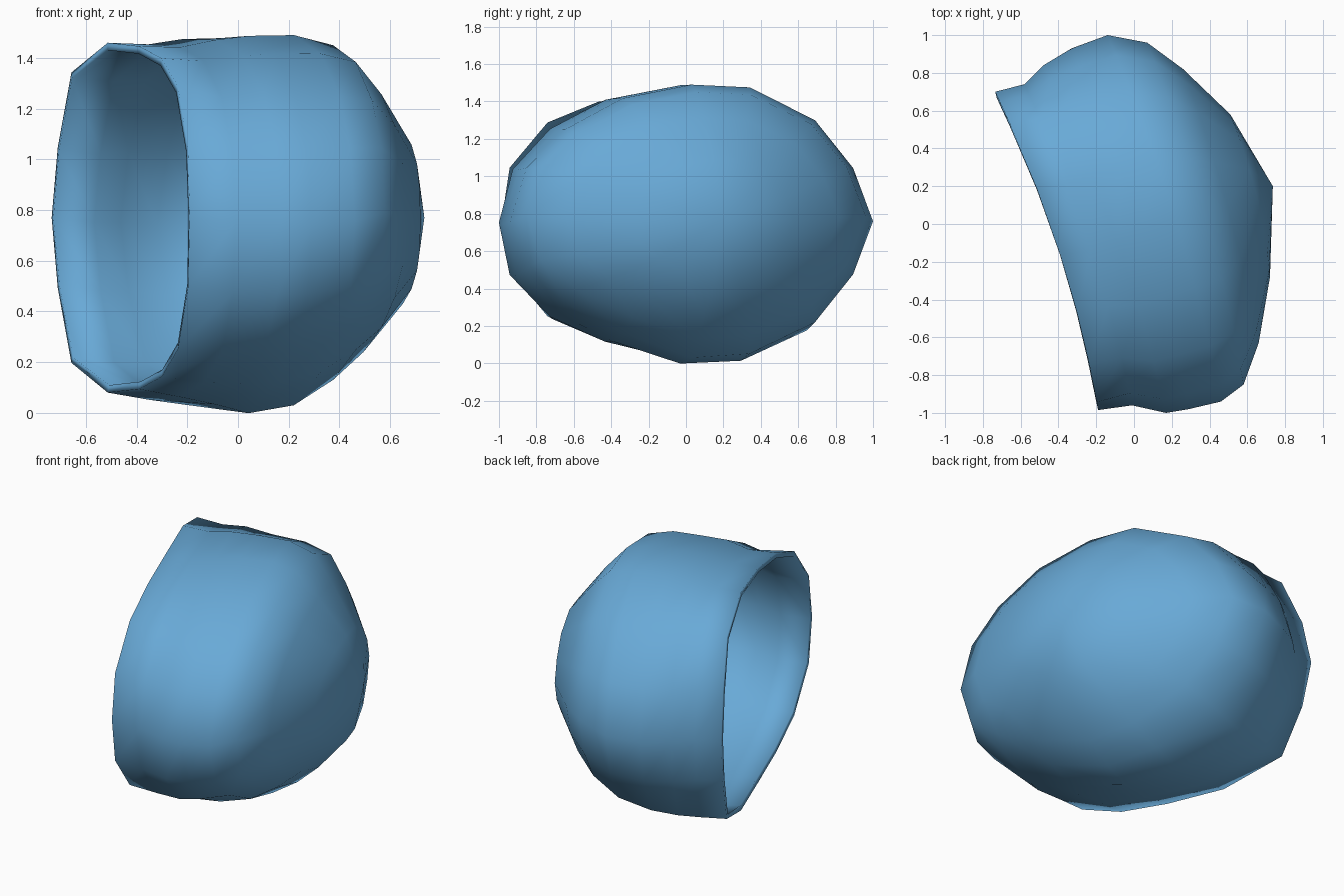
import bpy, bmesh
from mathutils import Vector

if "Cube" in bpy.data.objects:
    bpy.data.objects.remove(bpy.data.objects["Cube"])

# Half cross-sections (along, height), front to back: squarish at the rim, rounder in the body
RIM = [(-1, 0), (-.95, .4), (-.71, .75), (-.39, .91), (-.03, .98), (.39, 1), (.80, .83), (.94, .4), (1, 0)]
BODY = [(-1, 0), (-.91, .39), (-.70, .67), (-.38, .90), (0, 1), (.32, .98), (.68, .74), (.89, .39), (1, 0)]
# Lower half of the body: cut in towards the front
BELLY = [(-1, 0), (-.92, .36), (-.70, .60), (-.38, .82), (0, 1), (.32, .97), (.68, .74), (.89, .39), (1, 0)]

# Rings from opening to closed end: front x,y, back x,y, bottom z, top z, bow, rim blend
RINGS = [
    (-.19, -.985, -.735, .70, .08, 1.46, .065, 1),
    (-.01, -.96, -.58, .74, .05, 1.455, .06, .9),
    (.17, -1.0, -.48, .84, .025, 1.48, .06, .6),
    (.29, -.98, -.33, .93, -.004, 1.49, .06, .2),
    (.46, -.94, -.14, 1.0, .03, 1.49, .06, 0),
    (.58, -.85, .07, .96, .13, 1.45, .05, 0),
    (.66, -.63, .26, .82, .24, 1.31, .035, 0),
    (.72, -.28, .51, .58, .43, 1.09, .035, 0),
]


def ring_points(fx, fy, bx, by, z0, z1, bow, k):
    def half(body, f):
        # the front upper corner stays rounder than the rest
        return [Vector(b).lerp(Vector(r), k if k == 1 or b[0] > -.1 else k * f)
                for b, r in zip(body, RIM)]
    loop = half(BODY, .4) + [Vector((p.x, -p.y)) for p in half(BELLY, 1)[-2:0:-1]]
    cz, hz = (z0 + z1) / 2, (z1 - z0) / 2
    pts = []
    for p in loop:
        t = (p.x + 1) / 2
        x = fx + (bx - fx) * t + bow * (1 - p.x ** 2)
        pts.append((x, fy + (by - fy) * t, cz + hz * p.y))
    return pts


# Shell skin lofted through the rings, closed with a fan
bm = bmesh.new()
loops = [[bm.verts.new(p) for p in ring_points(*r)] for r in RINGS]
for a, b in zip(loops, loops[1:]):
    for i in range(16):
        j = (i + 1) % 16
        bm.faces.new((a[i], a[j], b[j], b[i]))
pole = bm.verts.new((.735, .2, .77))
for i in range(16):
    bm.faces.new((loops[-1][i], loops[-1][(i + 1) % 16], pole))
bmesh.ops.recalc_face_normals(bm, faces=bm.faces)
if max(bm.faces, key=lambda f: f.calc_center_median().x).normal.x < 0:
    bmesh.ops.reverse_faces(bm, faces=bm.faces)
mesh = bpy.data.meshes.new("shell")
bm.to_mesh(mesh)
bm.free()
mesh.shade_smooth()
shell = bpy.data.objects.new("shell", mesh)
bpy.context.collection.objects.link(shell)

# Thin wall, grown inwards
wall = shell.modifiers.new("wall", 'SOLIDIFY')
wall.thickness = .03
wall.offset = -1

blue = bpy.data.materials.new("sky blue")
blue.diffuse_color = (.14, .40, .68, 1)
blue.use_nodes = True
blue.node_tree.nodes["Principled BSDF"].inputs["Base Color"].default_value = blue.diffuse_color
mesh.materials.append(blue)
